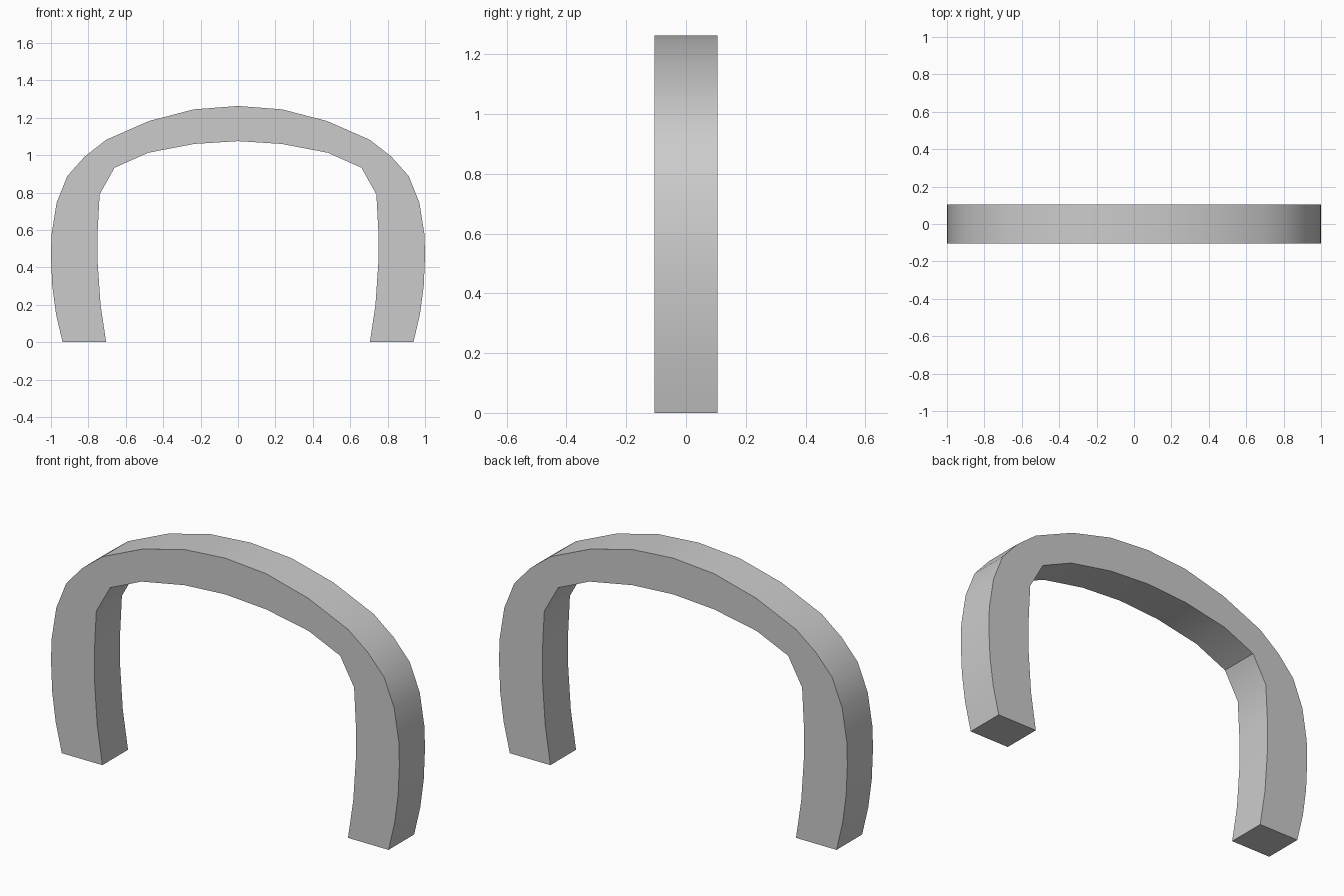
import bpy
import bmesh
import math

if "Cube" in bpy.data.objects:
    bpy.data.objects.remove(bpy.data.objects["Cube"])

HALF_DEPTH = 0.105

# Right half of the arch profile (x, z), from the crown down to the foot
outer = [(0, 1.263), (0.235, 1.245), (0.475, 1.183), (0.705, 1.082),
         (0.82, 0.992), (0.913, 0.888), (0.97, 0.745), (0.997, 0.575),
         (1.0, 0.46), (0.993, 0.3), (0.973, 0.15), (0.938, 0)]
inner = [(0, 1.075), (0.235, 1.06), (0.48, 1.013), (0.66, 0.933),
         (0.74, 0.79), (0.75, 0.6), (0.75, 0.42), (0.735, 0.2), (0.705, 0)]


def mirrored(points):
    """Full left-to-right run from a right half that starts on x = 0."""
    return [(-x, z) for x, z in reversed(points[1:])] + points


# Closed outline: over the outside, back along the inside
outline = mirrored(outer) + mirrored(inner)[::-1]

# Extrude the outline through the depth
bm = bmesh.new()
face = bm.faces.new([bm.verts.new((x, -HALF_DEPTH, z)) for x, z in outline])
result = bmesh.ops.extrude_face_region(bm, geom=[face], use_keep_orig=True)
back = [v for v in result["geom"] if isinstance(v, bmesh.types.BMVert)]
bmesh.ops.translate(bm, verts=back, vec=(0, 2 * HALF_DEPTH, 0))
bmesh.ops.recalc_face_normals(bm, faces=bm.faces)

mesh = bpy.data.meshes.new("arch")
bm.to_mesh(mesh)
bm.free()
arch = bpy.data.objects.new("arch", mesh)
bpy.context.collection.objects.link(arch)

# Soft curve along the bands, crisp rims and inner corners
bpy.context.view_layer.objects.active = arch
arch.select_set(True)
bpy.ops.object.shade_smooth_by_angle(angle=math.radians(30))
